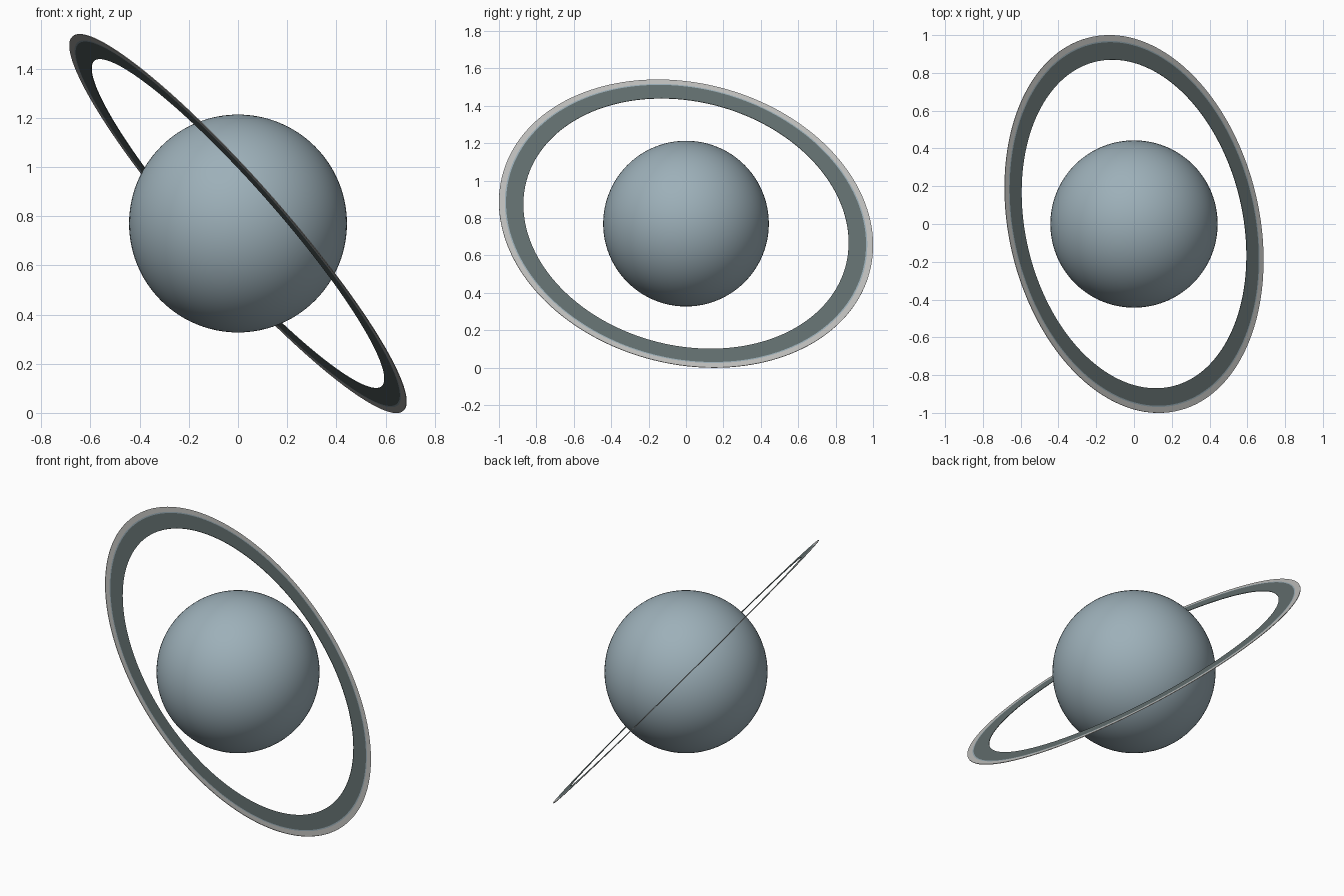
import bpy, bmesh, math
from mathutils import Vector

if "Cube" in bpy.data.objects:
    bpy.data.objects.remove(bpy.data.objects["Cube"])

CENTRE = Vector((0, 0, 0.77))
AXIS = Vector((0.738, 0.173, 0.652)).normalized()
TILT = AXIS.to_track_quat('Z', 'Y')
SEGMENTS = 192


def material(name, rgb):
    m = bpy.data.materials.new(name)
    m.diffuse_color = (*rgb, 1)
    m.use_nodes = True
    m.node_tree.nodes["Principled BSDF"].inputs["Base Color"].default_value = m.diffuse_color
    return m


blue_grey = material("blue grey", (0.337, 0.434, 0.485))
dark_slate = material("dark slate", (0.130, 0.168, 0.168))
pale_grey = material("pale grey", (0.552, 0.552, 0.535))


def ring(name, r_in, r_out, half, mat):
    """Thin flat annulus, spun from a rectangular section and tilted."""
    bm = bmesh.new()
    section = [(r_in, -half), (r_out, -half), (r_out, half), (r_in, half)]
    loops = []
    for i in range(SEGMENTS):
        a = 2 * math.pi * i / SEGMENTS
        loops.append([bm.verts.new((r * math.cos(a), r * math.sin(a), z)) for r, z in section])
    for i in range(SEGMENTS):
        p, q = loops[i], loops[(i + 1) % SEGMENTS]
        for k in range(4):
            j = (k + 1) % 4
            bm.faces.new((p[k], q[k], q[j], p[j]))
    bmesh.ops.recalc_face_normals(bm, faces=bm.faces)
    mesh = bpy.data.meshes.new(name)
    bm.to_mesh(mesh)
    bm.free()
    mesh.materials.append(mat)
    ob = bpy.data.objects.new(name, mesh)
    bpy.context.collection.objects.link(ob)
    ob.location = CENTRE
    ob.rotation_mode = 'QUATERNION'
    ob.rotation_quaternion = TILT
    return ob


# Planet ball
bpy.ops.mesh.primitive_uv_sphere_add(segments=96, ring_count=48, radius=0.443, location=CENTRE)
planet = bpy.context.object
planet.name = "planet"
planet.data.materials.append(blue_grey)
bpy.ops.object.shade_smooth()

# Tilted ring system: wide dark band, hairline gap band, pale rim
ring("inner_ring", 0.883, 0.977, 0.0015, dark_slate)
ring("divider_ring", 0.977, 0.984, 0.0015, blue_grey)
ring("outer_ring", 0.984, 1.0154, 0.0015, pale_grey)
